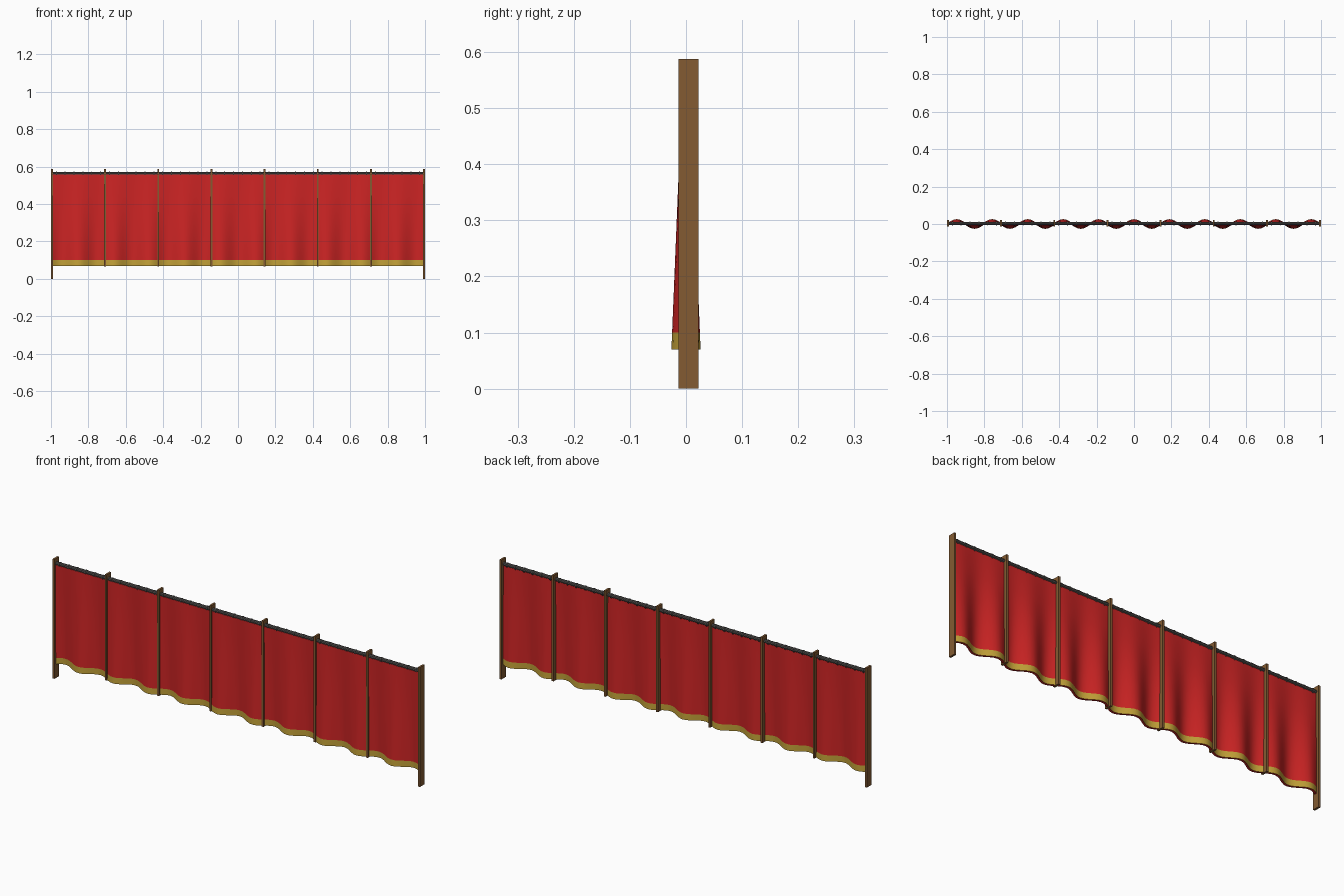
import bpy, bmesh, math

if "Cube" in bpy.data.objects:
    bpy.data.objects.remove(bpy.data.objects["Cube"])

PANELS = 7
HALF = 0.995                      # x of the end posts
STEP = 2 * HALF / PANELS
Z_BOT, Z_BAND, Z_TOP = 0.07, 0.10, 0.558


def material(name, rgb):
    m = bpy.data.materials.new(name)
    m.diffuse_color = (*rgb, 1)
    m.use_nodes = True
    m.node_tree.nodes["Principled BSDF"].inputs["Base Color"].default_value = m.diffuse_color
    return m


RED = material("red_cloth", (0.62, 0.018, 0.018))
GOLD = material("gold_trim", (0.55, 0.36, 0.04))
WOOD = material("brown_wood", (0.23, 0.105, 0.032))
METAL = material("dark_metal", (0.09, 0.085, 0.08))


def finish(name, bm, mats):
    bmesh.ops.recalc_face_normals(bm, faces=bm.faces)
    me = bpy.data.meshes.new(name)
    bm.to_mesh(me)
    bm.free()
    for m in mats:
        me.materials.append(m)
    ob = bpy.data.objects.new(name, me)
    bpy.context.collection.objects.link(ob)
    return ob


def box(name, x, y0, y1, z0, z1, w):
    bm = bmesh.new()
    bmesh.ops.create_cube(bm, size=1)
    for v in bm.verts:
        v.co = (x + v.co.x * w, (y0 + y1) / 2 + v.co.y * (y1 - y0),
                (z0 + z1) / 2 + v.co.z * (z1 - z0))
    return finish(name, bm, [WOOD])


def rod(name, x, y, z, radius, length, sides=10):
    bpy.ops.mesh.primitive_cylinder_add(vertices=sides, radius=radius, depth=length,
                                        location=(x, y, z), rotation=(0, math.pi / 2, 0))
    ob = bpy.context.object
    ob.name = name
    ob.data.materials.append(METAL)
    bpy.ops.object.shade_smooth_by_angle()
    return ob


# Posts: the two end posts reach the ground, the inner ones stop at the hem
for i in range(PANELS + 1):
    end = i in (0, PANELS)
    box("end_post" if end else "inner_post", -HALF + i * STEP,
        -0.013, 0.022, 0 if end else Z_BOT - 0.003, 0.588, 0.01)

# Curtain: thick sheet, folds growing toward the hem, gold band at the bottom
NX = PANELS * 18
rows = [Z_BOT, Z_BAND, 0.215, 0.33, 0.445, Z_TOP]
T = 0.006                         # half thickness
bm = bmesh.new()
grid = {}
for i in range(NX + 1):
    x = -HALF + 2 * HALF * i / NX
    wave = math.sin(1.5 * PANELS * 2 * math.pi * i / NX)
    for j, z in enumerate(rows):
        amp = 0.02 * (Z_TOP - z) / (Z_TOP - Z_BOT)
        for s in (-1, 1):
            grid[i, j, s] = bm.verts.new((x, amp * wave + s * T, z))
last = len(rows) - 1
for i in range(NX):
    for s in (-1, 1):
        for j in range(last):
            f = bm.faces.new([grid[i, j, s], grid[i + 1, j, s],
                              grid[i + 1, j + 1, s], grid[i, j + 1, s]])
            f.material_index = 1 if j == 0 else 0
    for j in (0, last):           # hem and top edge
        bm.faces.new([grid[i, j, -1], grid[i + 1, j, -1], grid[i + 1, j, 1], grid[i, j, 1]])
for i in (0, NX):                 # side edges
    for j in range(last):
        bm.faces.new([grid[i, j, -1], grid[i, j, 1], grid[i, j + 1, 1], grid[i, j + 1, -1]])
curtain = finish("curtain", bm, [RED, GOLD])
bpy.context.view_layer.objects.active = curtain
curtain.select_set(True)
bpy.ops.object.shade_smooth_by_angle()

# Curtain rail with hanging rings
rod("top_rail", 0, 0.003, 0.563, 0.009, 2 * HALF)
for p in range(PANELS):
    for k in range(6):
        rod("curtain_ring", -HALF + (p + (k + 0.5) / 6) * STEP, 0.003, 0.562, 0.0115, 0.005)
